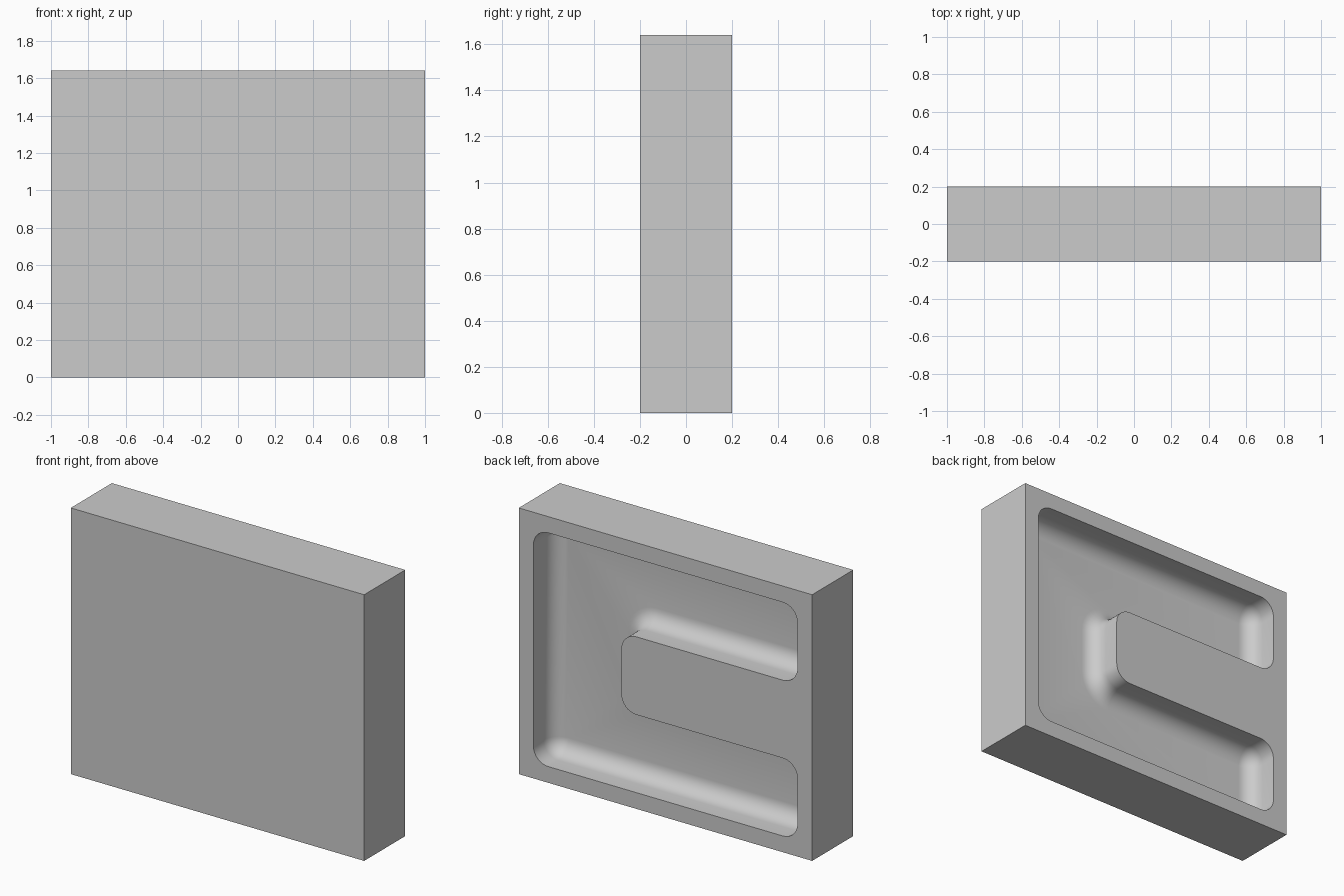
import bpy
import bmesh
from math import pi, sin, cos, atan2
from mathutils import Vector

W, H, D = 2.0, 1.64, 0.4        # block size
R = 0.1                         # corner and floor fillet radius
DEPTH = 0.2                     # pocket depth
STEPS = 8                       # segments per rounded corner

cube = bpy.data.objects.get("Cube")
if cube:
    bpy.data.objects.remove(cube, do_unlink=True)

grey = bpy.data.materials.new("light_grey")
grey.use_nodes = True
grey.diffuse_color = (0.6, 0.6, 0.6, 1)
grey.node_tree.nodes["Principled BSDF"].inputs["Base Color"].default_value = (0.6, 0.6, 0.6, 1)

# Pocket corners (x, z), anticlockwise: a channel wrapped around a central tab
LEFT, RIGHT, TAB = 0.9, -0.9, 0.3
Z = [0.1, 0.58, 1.06, 1.54]
corners = [Vector(c) for c in (
    (RIGHT, Z[0]), (LEFT, Z[0]), (LEFT, Z[3]), (RIGHT, Z[3]),
    (RIGHT, Z[2]), (TAB, Z[2]), (TAB, Z[1]), (RIGHT, Z[1]))]


def outline(offset):
    """Rounded pocket outline moved inwards by offset."""
    points = []
    for i, c in enumerate(corners):
        d_in = (c - corners[i - 1]).normalized()
        d_out = (corners[(i + 1) % len(corners)] - c).normalized()
        inner = d_in.x * d_out.y - d_in.y * d_out.x > 0
        centre = c + R * (d_out - d_in)
        radius = R - offset if inner else R + offset
        start = -d_out
        a0 = atan2(start.y, start.x)
        turn = pi / 2 if inner else -pi / 2
        for k in range(STEPS + 1):
            a = a0 + turn * k / STEPS
            points.append(centre + radius * Vector((cos(a), sin(a))))
    return points


bm = bmesh.new()

# Outer block, open at the back
bmesh.ops.create_cube(bm, size=1)
for v in bm.verts:
    v.co = Vector((v.co.x * W, v.co.y * D, (v.co.z + 0.5) * H))
back = next(f for f in bm.faces if f.calc_center_median().y > D / 2 - 0.01)
rim_edges = list(back.edges)
bmesh.ops.delete(bm, geom=[back], context='FACES_ONLY')

# Pocket wall and floor fillet, as rings of (offset, depth)
profile = [(0, 0)]
for k in range(STEPS + 1):
    a = pi / 2 * k / STEPS
    profile.append((R - R * cos(a), DEPTH - R + R * sin(a)))
rings = [[bm.verts.new((p.x, D / 2 - depth, p.y)) for p in outline(offset)]
         for offset, depth in profile]
n = len(rings[0])
for a, b in zip(rings, rings[1:]):
    for i in range(n):
        j = (i + 1) % n
        bm.faces.new((a[i], a[j], b[j], b[i]))

# Pocket floor
bm.faces.new(rings[-1])

# Back face around the pocket
for i in range(n):
    rim_edges.append(bm.edges.get((rings[0][i], rings[0][(i + 1) % n])))
bmesh.ops.triangle_fill(bm, use_beauty=True, edges=rim_edges, normal=(0, 1, 0))

bmesh.ops.remove_doubles(bm, verts=bm.verts, dist=0.0005)
bmesh.ops.recalc_face_normals(bm, faces=bm.faces)
mesh = bpy.data.meshes.new("pocketed_block")
bm.to_mesh(mesh)
bm.free()
mesh.materials.append(grey)

block = bpy.data.objects.new("pocketed_block", mesh)
bpy.context.collection.objects.link(block)
bpy.ops.object.select_all(action='DESELECT')
block.select_set(True)
bpy.context.view_layer.objects.active = block
bpy.ops.object.shade_smooth_by_angle(angle=pi / 6)
